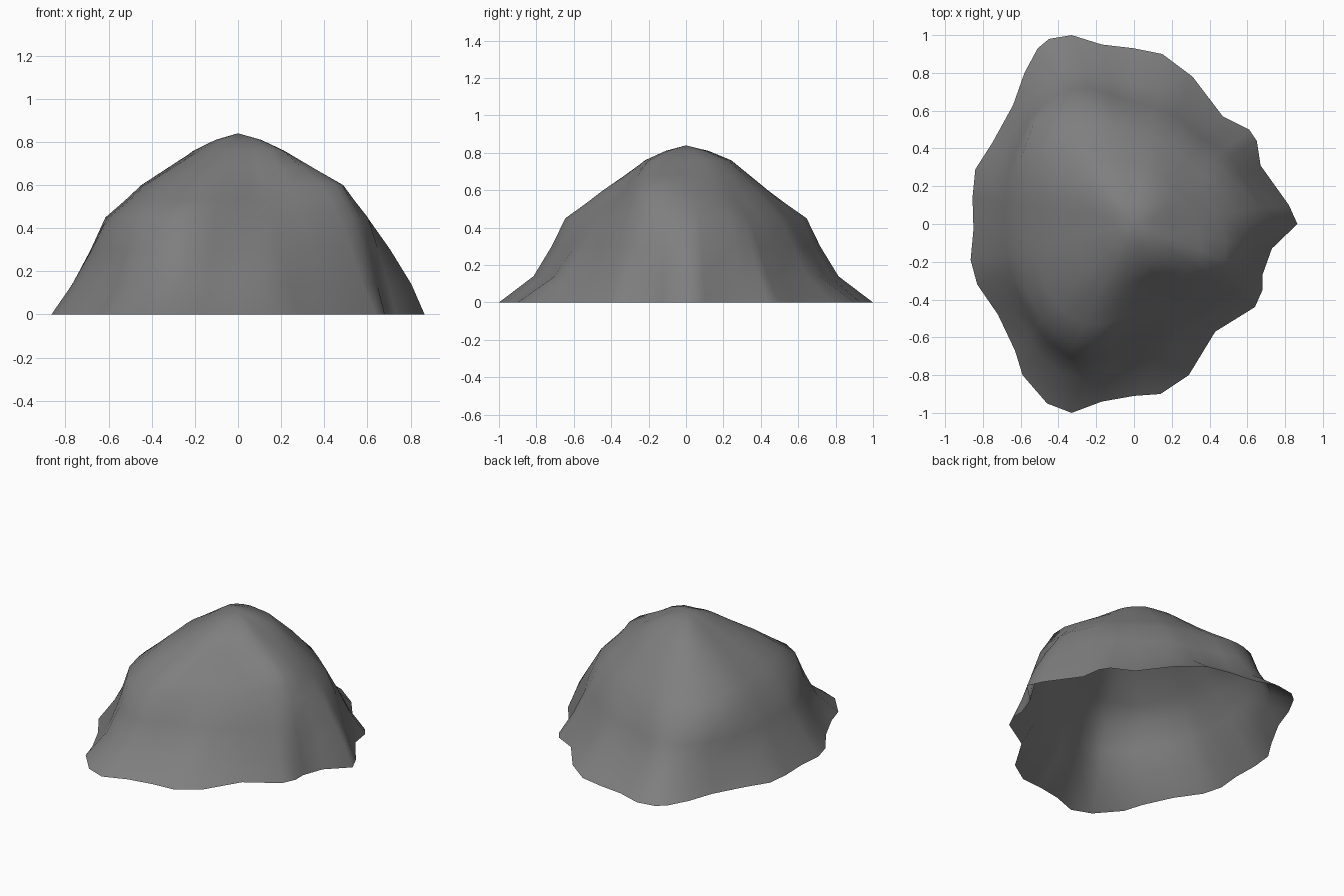
import bpy
import bmesh
from math import atan2, cos, sin, hypot, tau, floor

cube = bpy.data.objects.get("Cube")
if cube:
    bpy.data.objects.remove(cube, do_unlink=True)

# One dull stone colour
stone = bpy.data.materials.new("dark grey stone")
stone.use_nodes = True
grey = (0.21, 0.21, 0.21, 1.0)
stone.diffuse_color = grey
shader = next(n for n in stone.node_tree.nodes if n.type == "BSDF_PRINCIPLED")
shader.inputs["Base Color"].default_value = grey
shader.inputs["Roughness"].default_value = 0.9

# Ground outline of the rock, anticlockwise, in hundredths
outline = [
    (86.5, 0), (82, 10), (67, 31), (65, 44), (61, 50), (47, 57), (31, 78),
    (15, 90), (0, 93), (-17, 95), (-33, 100), (-45, 98), (-51, 93), (-58, 80),
    (-64, 63), (-75, 43), (-84, 29), (-85.5, 14), (-85, -3), (-86.5, -19),
    (-83, -32), (-72, -48), (-63, -67), (-59, -80), (-46, -95), (-33, -100),
    (-17, -94), (0, -91), (14, -90), (29, -80), (43, -57), (64, -44),
    (68, -35), (68, -27), (73, -13),
]

# Contour radii at sixteen even directions, starting at +x, in hundredths
shoulder = [60, 57, 52, 54, 57, 70, 75, 66, 61, 64, 70, 70, 55, 50, 53, 61]
upper = [46, 41, 38, 40, 42, 47, 51, 48, 44, 46, 50, 48, 39, 36, 42, 52]
crown = [20, 21, 22, 23, 23, 26, 27, 22, 19, 19, 20, 22, 22, 22, 26, 23]


def radius(contour, angle):
    """Smoothly interpolate a closed contour at any angle."""
    place = angle % tau / tau * len(contour)
    i = floor(place)
    t = place - i
    a, b, c, d = (contour[(i + k) % len(contour)] for k in (-1, 0, 1, 2))
    curve = b + t * (c - a) / 2
    curve += t * t * (a - 2.5 * b + 2 * c - d / 2)
    curve += t ** 3 * (3 * (b - c) + d - a) / 2
    return curve / 100


def ring(bm, height, size):
    """Add one ring of vertices, its size given by a function of direction."""
    verts = []
    for x, y in outline:
        angle = atan2(y, x)
        r = size(angle, hypot(x, y) / 100)
        verts.append(bm.verts.new((r * cos(angle), r * sin(angle), height)))
    return verts


def skirt(amount, extra):
    """Blend from the ground outline to the shoulder, fuller towards +x."""
    def size(angle, base):
        t = amount + extra * abs(sin(angle)) - 0.1 * max(0, cos(angle))
        return base + (radius(shoulder, angle) - base) * t
    return size


def between(low, high, t):
    """Blend between two contours."""
    return lambda angle, base: (1 - t) * radius(low, angle) + t * radius(high, angle)


# Rock shell, hollow and open underneath
bm = bmesh.new()
rings = [
    ring(bm, 0, lambda angle, base: base),
    ring(bm, 0.14, skirt(0.33, 0.2)),
    ring(bm, 0.3, skirt(0.7, 0.1)),
    ring(bm, 0.45, between(shoulder, upper, 0)),
    ring(bm, 0.53, between(shoulder, upper, 0.55)),
    ring(bm, 0.6, between(upper, crown, 0)),
    ring(bm, 0.68, between(upper, crown, 0.5)),
    ring(bm, 0.76, between(crown, crown, 0)),
    ring(bm, 0.81, lambda angle, base: radius(crown, angle) / 2),
]
count = len(outline)
for low, high in zip(rings, rings[1:]):
    for i in range(count):
        j = (i + 1) % count
        bm.faces.new((low[i], low[j], high[j], high[i]))

# Rounded peak
peak = bm.verts.new((0, 0, 0.84))
for i in range(count):
    bm.faces.new((rings[-1][i], rings[-1][(i + 1) % count], peak))
for face in bm.faces:
    face.smooth = True

mesh = bpy.data.meshes.new("rock")
bm.to_mesh(mesh)
bm.free()
mesh.materials.append(stone)
bpy.context.collection.objects.link(bpy.data.objects.new("rock", mesh))
